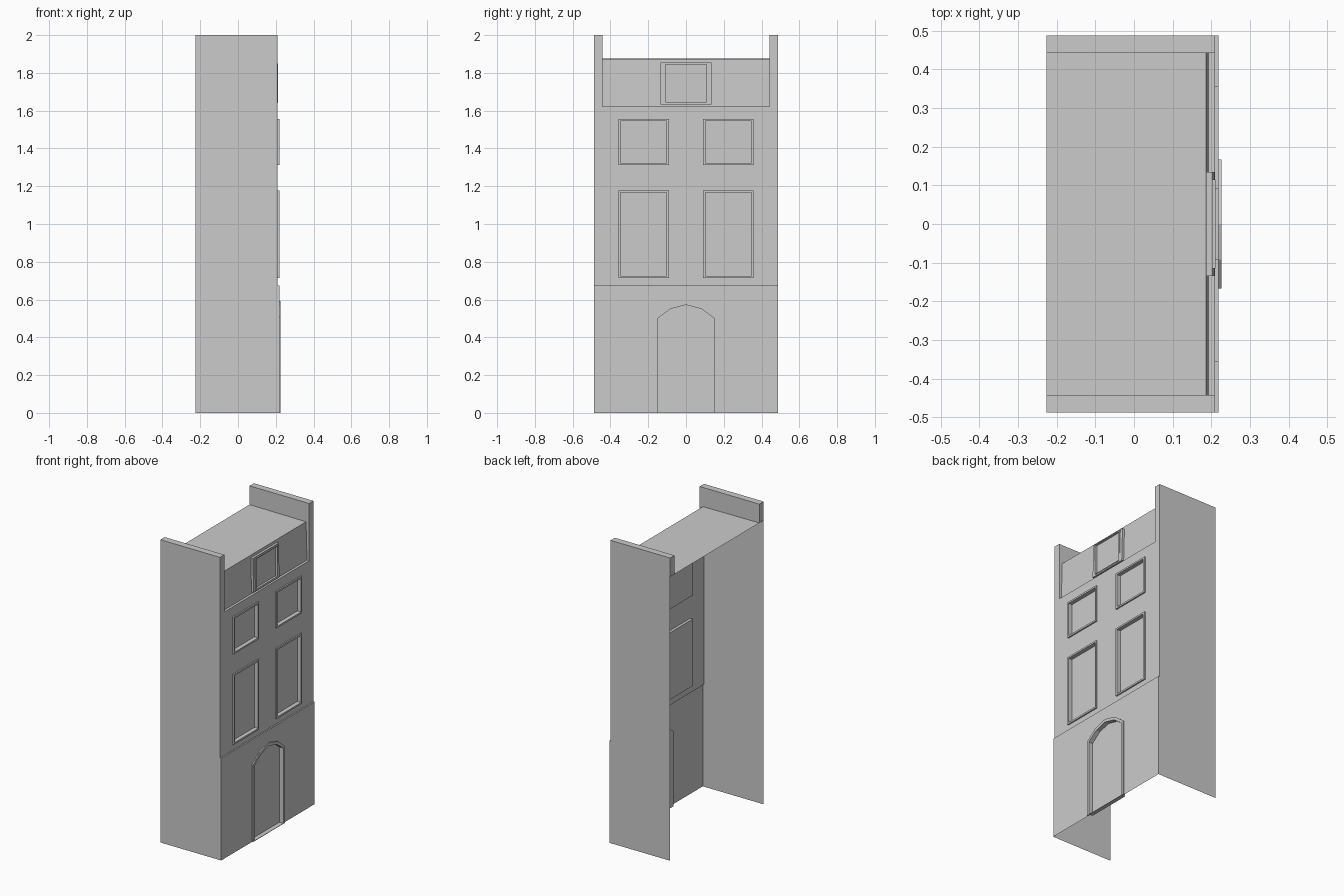
import bpy, bmesh
from mathutils import Vector

if "Cube" in bpy.data.objects:
    bpy.data.objects.remove(bpy.data.objects["Cube"])

BACK, UP, LOW = -0.226, 0.21, 0.219     # back edge, upper and lower wall planes
W, PI = 0.488, 0.443                    # half width, parapet inner face
BAND, EAVE, ROOF, TOP = 0.675, 1.622, 1.873, 2.0


def finish(bm, name):
    me = bpy.data.meshes.new(name)
    bm.to_mesh(me)
    bm.free()
    ob = bpy.data.objects.new(name, me)
    bpy.context.collection.objects.link(ob)


def sheet(name, loops, normal):
    """Flat sheet: first loop is the outline, others are holes."""
    bm = bmesh.new()
    edges = []
    n = Vector(normal)
    for loop in loops:
        vs = [bm.verts.new(p) for p in loop]
        edges += [bm.edges.new((a, b)) for a, b in zip(vs, vs[1:] + vs[:1])]
    bmesh.ops.triangle_fill(bm, use_beauty=True, use_dissolve=False, edges=edges, normal=n)
    bm.normal_update()
    for f in bm.faces:
        if f.normal.dot(n) < 0:
            f.normal_flip()
    finish(bm, name)


def at(loop, x):
    return [(x, y, z) for y, z in loop]


def rect(y0, y1, z0, z1, g=0.0):
    return [(y0 - g, z0 - g), (y1 + g, z0 - g), (y1 + g, z1 + g), (y0 - g, z1 + g)]


def loft(name, rings):
    """Join rings from the wall outwards and back in, capped by the last ring."""
    bm = bmesh.new()
    vr = [[bm.verts.new(p) for p in r] for r in rings]
    for a, b in zip(vr, vr[1:]):
        for i in range(len(a)):
            j = (i + 1) % len(a)
            bm.faces.new((a[i], a[j], b[j], b[i]))
    bm.faces.new(vr[-1])
    bm.normal_update()
    bm.faces.ensure_lookup_table()
    if bm.faces[-1].normal.x < 0:
        bmesh.ops.reverse_faces(bm, faces=bm.faces[:])
    finish(bm, name)


def opening(name, inner, outer, wall, front, pane):
    loft(name, [at(outer, wall), at(outer, front), at(inner, front), at(inner, pane)])


# windows: raised frame around a recessed pane
holes = []
for s, side in ((-1, "left"), (1, "right")):
    for z0, z1, floor in ((0.725, 1.167, "middle"), (1.323, 1.545, "upper")):
        y0, y1 = sorted((s * 0.102, s * 0.346))
        inner = rect(y0, y1, z0, z1)
        holes.append(at(inner, UP))
        opening(f"{floor}_window_{side}", inner, rect(y0, y1, z0, z1, 0.011), UP, LOW, 0.192)

# upper front wall with parapet ends
upper = [(-W, BAND), (W, BAND), (W, TOP), (PI, TOP), (PI, EAVE), (-PI, EAVE), (-PI, TOP), (-W, TOP)]
sheet("upper_front_wall", [at(upper, UP)] + holes, (1, 0, 0))


# arched door
def arch(w, z0, z1, wm, z2, z3):
    return [(-w, z0), (w, z0), (w, z1), (wm, z2), (0, z3), (-wm, z2), (-w, z1)]


door_in = arch(0.15, 0.003, 0.5, 0.083, 0.55, 0.572)
door_out = arch(0.167, 0.0, 0.508, 0.092, 0.567, 0.592)
opening("arched_door", door_in, door_out, LOW, 0.226, 0.197)

# ground floor front and the small ledge above it
sheet("lower_front_wall", [at(rect(-W, W, 0, BAND), LOW), at(door_in, LOW)], (1, 0, 0))


def across(name, a, b, y0, y1, normal):
    """Quad spanning y0..y1 between two (x, z) points."""
    sheet(name, [[(a[0], y0, a[1]), (b[0], y0, b[1]), (b[0], y1, b[1]), (a[0], y1, a[1])]], normal)


across("band_ledge", (UP, BAND), (LOW, BAND), -W, W, (0, 0, 1))

# roof, steep front slope and eave ledge
across("roof", (BACK, ROOF + 0.003), (0.187, ROOF), -W, W, (0, 0, 1))
across("roof_slope", (0.187, ROOF), (0.194, EAVE), -PI, PI, (1, 0, 0))
across("eave_ledge", (0.194, EAVE), (UP, EAVE), -PI, PI, (0, 0, 1))

# side walls with thick parapets
side = [(BACK, 0), (LOW, 0), (LOW, BAND), (UP, BAND), (UP, TOP), (BACK, TOP)]
inside = [(BACK, ROOF + 0.003), (0.187, ROOF), (0.194, EAVE), (UP, EAVE), (UP, TOP), (BACK, TOP)]
for s, n in ((-1, "left"), (1, "right")):
    sheet(f"side_wall_{n}", [[(x, s * W, z) for x, z in side]], (0, s, 0))
    sheet(f"parapet_inner_{n}", [[(x, s * PI, z) for x, z in inside]], (0, -s, 0))
    across(f"parapet_top_{n}", (BACK, TOP), (UP, TOP), s * PI, s * W, (0, 0, 1))
    across(f"parapet_back_{n}", (BACK, ROOF + 0.003), (BACK, TOP), s * PI, s * W, (-1, 0, 0))

# dormer: slanted box with a framed, recessed pane
dz = rect(-0.135, 0.135, 1.632, 1.855)
di = rect(-0.109, 0.109, 1.646, 1.844)


def slant(loop, lo, hi):
    return [(lo + (hi - lo) * (z - 1.632) / 0.223, y, z) for y, z in loop]


df = rect(-0.109, 0.109, 1.646, 1.844, 0.006)
loft("dormer_window", [slant(dz, 0.193, 0.187), slant(dz, 0.209, 0.203), slant(df, 0.209, 0.203),
                       at(df, 0.211), at(di, 0.211), at(di, 0.197)])
